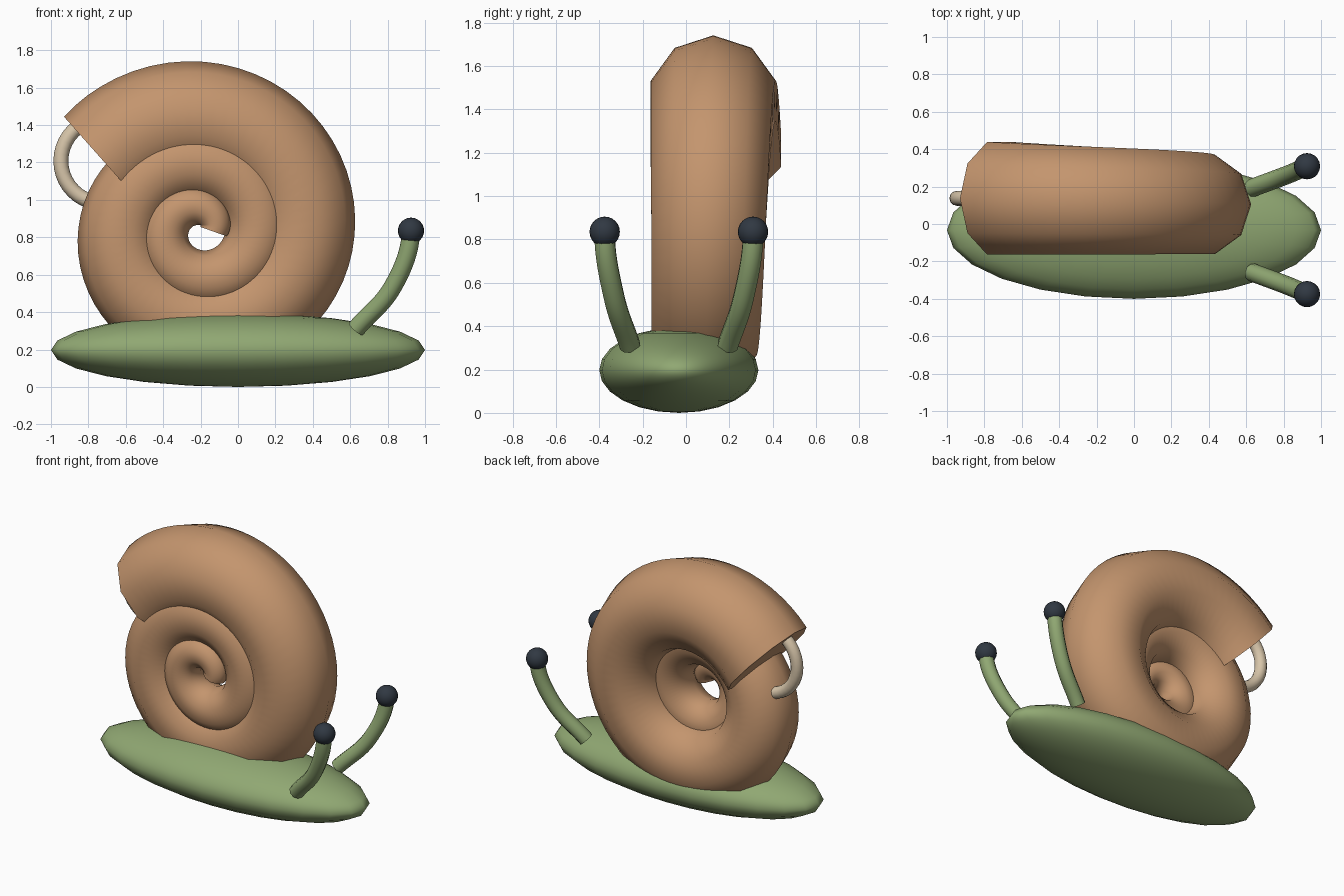
import bpy, bmesh, math
from mathutils import Vector

if "Cube" in bpy.data.objects:
    bpy.data.objects.remove(bpy.data.objects["Cube"])


def material(name, rgb):
    m = bpy.data.materials.new(name)
    m.diffuse_color = (*rgb, 1)
    m.use_nodes = True
    m.node_tree.nodes["Principled BSDF"].inputs["Base Color"].default_value = m.diffuse_color
    return m


GREEN = material("body green", (0.28, 0.39, 0.17))
BROWN = material("shell brown", (0.55, 0.30, 0.155))
CREAM = material("lip cream", (0.68, 0.56, 0.40))
DARK = material("eye dark", (0.03, 0.04, 0.055))


def finish(obj, name, mat):
    obj.name = name
    obj.data.materials.clear()
    obj.data.materials.append(mat)
    for p in obj.data.polygons:
        p.use_smooth = len(p.vertices) <= 4
    return obj


def ellipsoid(name, loc, radii, mat, seg, rings):
    bpy.ops.mesh.primitive_uv_sphere_add(segments=seg, ring_count=rings, radius=1, location=loc)
    obj = bpy.context.object
    obj.scale = radii
    return finish(obj, name, mat)


# Body
MID_Y = -0.033
ellipsoid("body", (0, MID_Y, 0.197), (1, 0.367, 0.197), GREEN, 24, 12)

# Shell: ten-sided tube along a widening spiral
CX, CZ, END, STEP, SIDES = -0.2, 0.83, 864, 6, 10


def spiral(deg):
    """Centre, spiral radius and tube radius at an angle."""
    big, tube = 0.07 + 0.000663 * deg, 0.075 + 0.00028 * deg
    t = math.radians(deg)
    centre = Vector((CX + big * math.cos(t), 0.85 * tube - 0.132, CZ + big * math.sin(t)))
    return centre, big, tube


bm = bmesh.new()
rings = []
for deg in range(0, END + 1, STEP):
    c, big, tube = spiral(deg)
    slant = math.degrees(math.atan2(math.degrees(0.000663), big))
    # the end rings lean slightly towards the neighbouring turn
    lean = 9 * max(0, 1 - deg / 18) - 9 * max(0, 1 - (END - deg) / 18)
    a = math.radians(deg - slant + lean)
    out = Vector((math.cos(a), 0, math.sin(a)))
    ring = []
    for i in range(SIDES):
        b = 2 * math.pi * i / SIDES
        ring.append(bm.verts.new(c + tube * (math.cos(b) * out + math.sin(b) * Vector((0, 1, 0)))))
    rings.append(ring)
for r0, r1 in zip(rings, rings[1:]):
    for i in range(SIDES):
        j = (i + 1) % SIDES
        bm.faces.new((r0[i], r0[j], r1[j], r1[i]))
bm.faces.new(rings[0])
bm.faces.new(rings[-1])
bmesh.ops.recalc_face_normals(bm, faces=bm.faces)
# keep the rims of the two end caps crisp
for e in bm.edges:
    if any(len(f.verts) > 4 for f in e.link_faces):
        e.smooth = False
mesh = bpy.data.meshes.new("shell")
bm.to_mesh(mesh)
bm.free()
shell = bpy.data.objects.new("shell", mesh)
bpy.context.collection.objects.link(shell)
finish(shell, "shell", BROWN)

# Ring at the shell mouth
bpy.ops.mesh.primitive_torus_add(major_radius=0.227, minor_radius=0.04, major_segments=40,
                                 minor_segments=12, location=spiral(END)[0],
                                 rotation=(math.pi / 2, 0, 0))
finish(bpy.context.object, "shell_lip", CREAM)

# Eye stalks and eyes, one per side
for side, label in ((-1, "right"), (1, "left")):
    curve = bpy.data.curves.new("stalk", "CURVE")
    curve.dimensions = "3D"
    curve.bevel_depth = 0.049
    curve.bevel_resolution = 3
    curve.use_fill_caps = True
    sp = curve.splines.new("BEZIER")
    path = [(0.63, 0.225, 0.31), (0.83, 0.30, 0.54), (0.925, 0.342, 0.83)]
    sp.bezier_points.add(len(path) - 1)
    for bp, (x, y, z) in zip(sp.bezier_points, path):
        bp.co = (x, MID_Y + side * y, z)
        bp.handle_left_type = bp.handle_right_type = "AUTO"
    # rise straight up into the eye
    tip = sp.bezier_points[-1]
    tip.handle_left_type = tip.handle_right_type = "FREE"
    tip.handle_left = tip.co + Vector((-0.005, 0, -0.1))
    tip.handle_right = tip.co + Vector((0.005, 0, 0.1))
    obj = bpy.data.objects.new("stalk", curve)
    bpy.context.collection.objects.link(obj)
    bpy.ops.object.select_all(action="DESELECT")
    obj.select_set(True)
    bpy.context.view_layer.objects.active = obj
    bpy.ops.object.convert(target="MESH")
    finish(bpy.context.object, label + "_eye_stalk", GREEN)
    ellipsoid(label + "_eye", (0.925, MID_Y + side * 0.342, 0.835), (0.07,) * 3, DARK, 20, 12)
